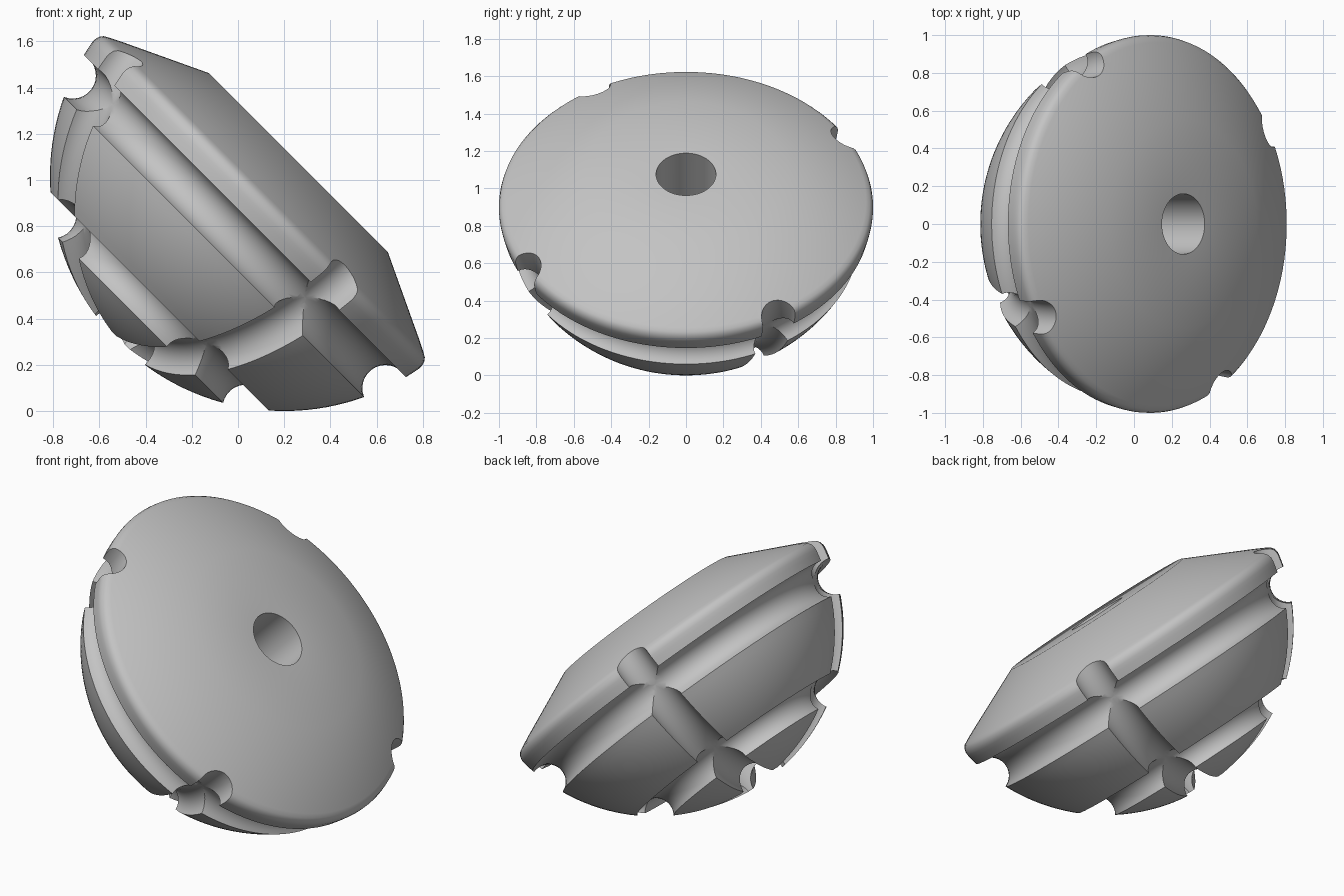
import bpy, bmesh
from math import sin, cos, asin, pi, radians

cube = bpy.data.objects.get("Cube")
if cube:
    bpy.data.objects.remove(cube)

BALL_R = 1.015      # radius of the rounded underside
BALL_H = 0.86       # height of its centre along the tilted axis
GROOVE_R = 0.1
BORE_R = 0.16
SEGMENTS = 128
HALF = 2 * asin(GROOVE_R / (2 * BALL_R))   # half angle covered by a groove


def ball_arc(start, end, steps):
    """Points on the underside, angles measured from its pole."""
    angles = [start + (end - start) * i / steps for i in range(steps + 1)]
    return [(BALL_R * sin(a), BALL_H - BALL_R * cos(a)) for a in angles]


def groove_arc(a, steps=14):
    """Concave round channel centred on the underside at angle a."""
    points = []
    for i in range(1, steps):
        p = HALF / 2 + (pi - HALF) * i / steps
        along, inward = -GROOVE_R * cos(p), GROOVE_R * sin(p)
        points.append((BALL_R * sin(a) + along * cos(a) - inward * sin(a),
                       BALL_H - BALL_R * cos(a) + along * sin(a) + inward * cos(a)))
    return points


# Profile: underside with two ring grooves, rounded rim, cone, flat top, bore
low, high = radians(35.5), radians(70.5)
profile = ball_arc(asin(BORE_R / BALL_R), low - HALF, 8)
profile += groove_arc(low)
profile += ball_arc(low + HALF, high - HALF, 10)
profile += groove_arc(high)
profile += ball_arc(high + HALF, radians(80), 3)
profile += [(1.0, 0.70), (0.995, 0.72), (0.983, 0.736), (0.962, 0.748),
            (0.90, 0.779), (0.548, 0.945), (BORE_R, 0.945)]

# Revolved body
bm = bmesh.new()
rings = []
for i in range(SEGMENTS):
    t = 2 * pi * i / SEGMENTS
    rings.append([bm.verts.new((r * cos(t), r * sin(t), h)) for r, h in profile])
for i in range(SEGMENTS):
    a, b = rings[i], rings[(i + 1) % SEGMENTS]
    for j in range(len(profile)):
        k = (j + 1) % len(profile)
        bm.faces.new((a[j], b[j], b[k], a[k]))
bmesh.ops.recalc_face_normals(bm, faces=bm.faces)
mesh = bpy.data.meshes.new("grooved_dome")
bm.to_mesh(mesh)
bm.free()
body = bpy.data.objects.new("grooved_dome", mesh)
bpy.context.collection.objects.link(body)

# Four lengthwise grooves, cut by two upright rings crossing at the pole
cutters = []
for angle in (30, 120):
    bpy.ops.mesh.primitive_torus_add(
        major_radius=BALL_R, minor_radius=GROOVE_R,
        major_segments=128, minor_segments=32,
        location=(0, 0, BALL_H), rotation=(pi / 2, 0, radians(angle)))
    cutter = bpy.context.object
    cutter.name = "groove_cutter"
    cutter.hide_render = True
    cut = body.modifiers.new("groove", 'BOOLEAN')
    cut.operation = 'DIFFERENCE'
    cut.solver = 'EXACT'
    cut.object = cutter
    cutters.append(cutter)

bpy.ops.object.select_all(action='DESELECT')
body.select_set(True)
bpy.context.view_layer.objects.active = body
for name in [m.name for m in body.modifiers]:
    bpy.ops.object.modifier_apply(modifier=name)
for cutter in cutters:
    bpy.data.objects.remove(cutter)

# Plain grey finish
grey = bpy.data.materials.new("plain_grey")
grey.use_nodes = True
colour = (0.55, 0.55, 0.55, 1)
grey.diffuse_color = colour
grey.node_tree.nodes["Principled BSDF"].inputs["Base Color"].default_value = colour
body.data.materials.clear()
body.data.materials.append(grey)

bpy.ops.object.shade_smooth_by_angle(angle=radians(30))

# Tilt the axis toward +x and rest it on the ground
body.rotation_euler = (0, pi / 4, 0)
body.location = (-0.407, 0, 0.407)
